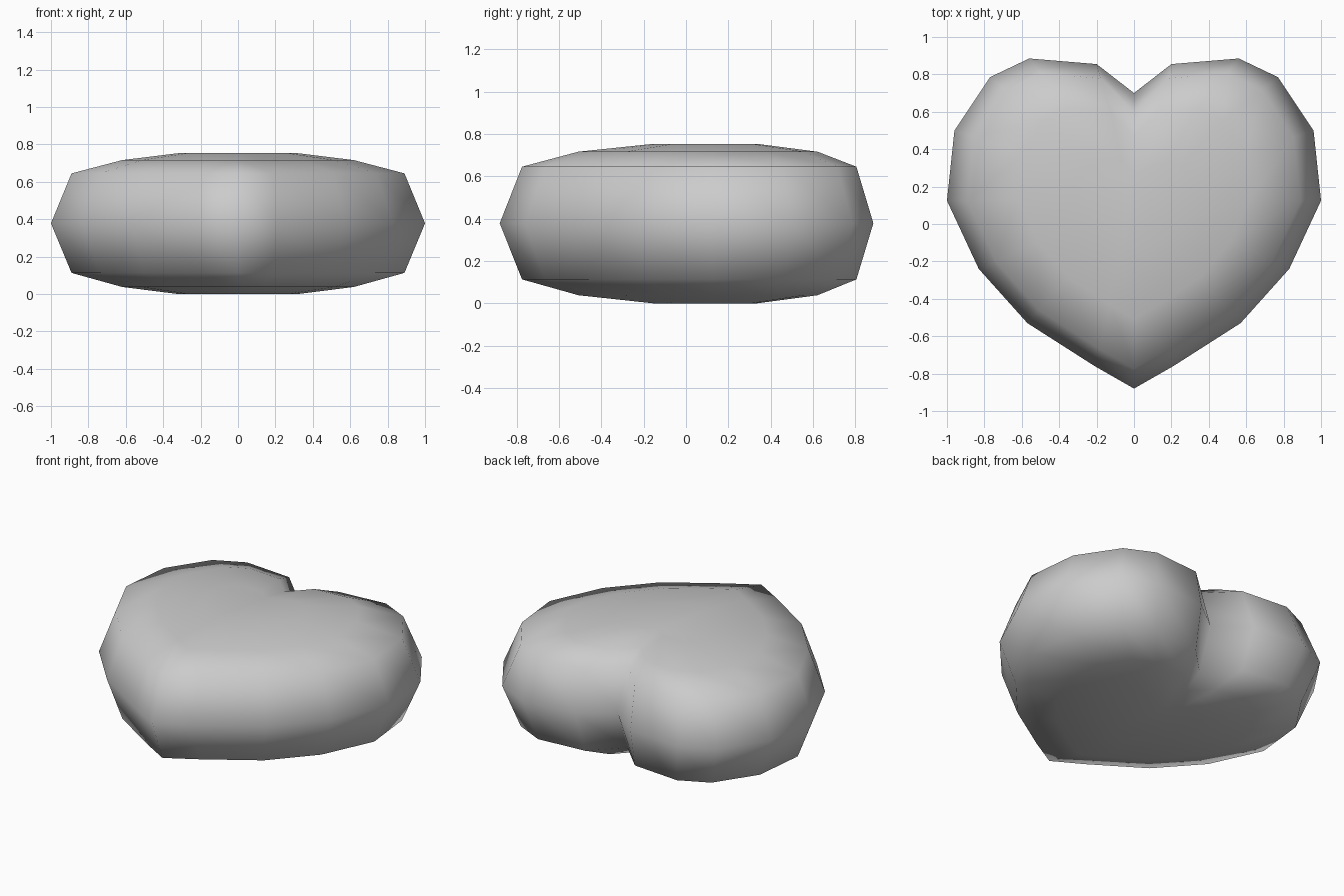
import bpy, bmesh

if "Cube" in bpy.data.objects:
    bpy.data.objects.remove(bpy.data.objects["Cube"])

# Right half of the heart outline, from the notch round to the tip
HALF = [(0, 0.70), (0.2, 0.855), (0.56, 0.885), (0.77, 0.785), (0.96, 0.5),
        (1.0, 0.125), (0.83, -0.24), (0.57, -0.53), (0.21, -0.76), (0, -0.88)]
OUTLINE = HALF + [(-x, y) for x, y in HALF[-2:0:-1]]

# Rings from bottom to top: height, x scale, y scale, y shift, notch y
RINGS = [(0.0, 0.32, 0.28, 0.09, 0.27), (0.038, 0.62, 0.64, 0.055, 0.47),
         (0.113, 0.89, 0.895, 0.013, 0.60), (0.378, 1, 1, 0, 0.70),
         (0.645, 0.89, 0.895, 0.013, 0.60), (0.716, 0.62, 0.64, 0.055, 0.47),
         (0.753, 0.32, 0.28, 0.09, 0.27)]

# Puffy heart body
bm = bmesh.new()
loops = []
for z, sx, sy, dy, notch in RINGS:
    loops.append([bm.verts.new((x * sx, notch if i == 0 else y * sy + dy, z))
                  for i, (x, y) in enumerate(OUTLINE)])
n = len(OUTLINE)
for a, b in zip(loops, loops[1:]):
    for i in range(n):
        j = (i + 1) % n
        bm.faces.new((a[i], a[j], b[j], b[i]))

# Flat caps
bm.faces.new(loops[0])
bm.faces.new(loops[-1])
bmesh.ops.recalc_face_normals(bm, faces=bm.faces)
for f in bm.faces:
    f.smooth = True

mesh = bpy.data.meshes.new("heart")
bm.to_mesh(mesh)
bm.free()
heart = bpy.data.objects.new("heart", mesh)
bpy.context.collection.objects.link(heart)
